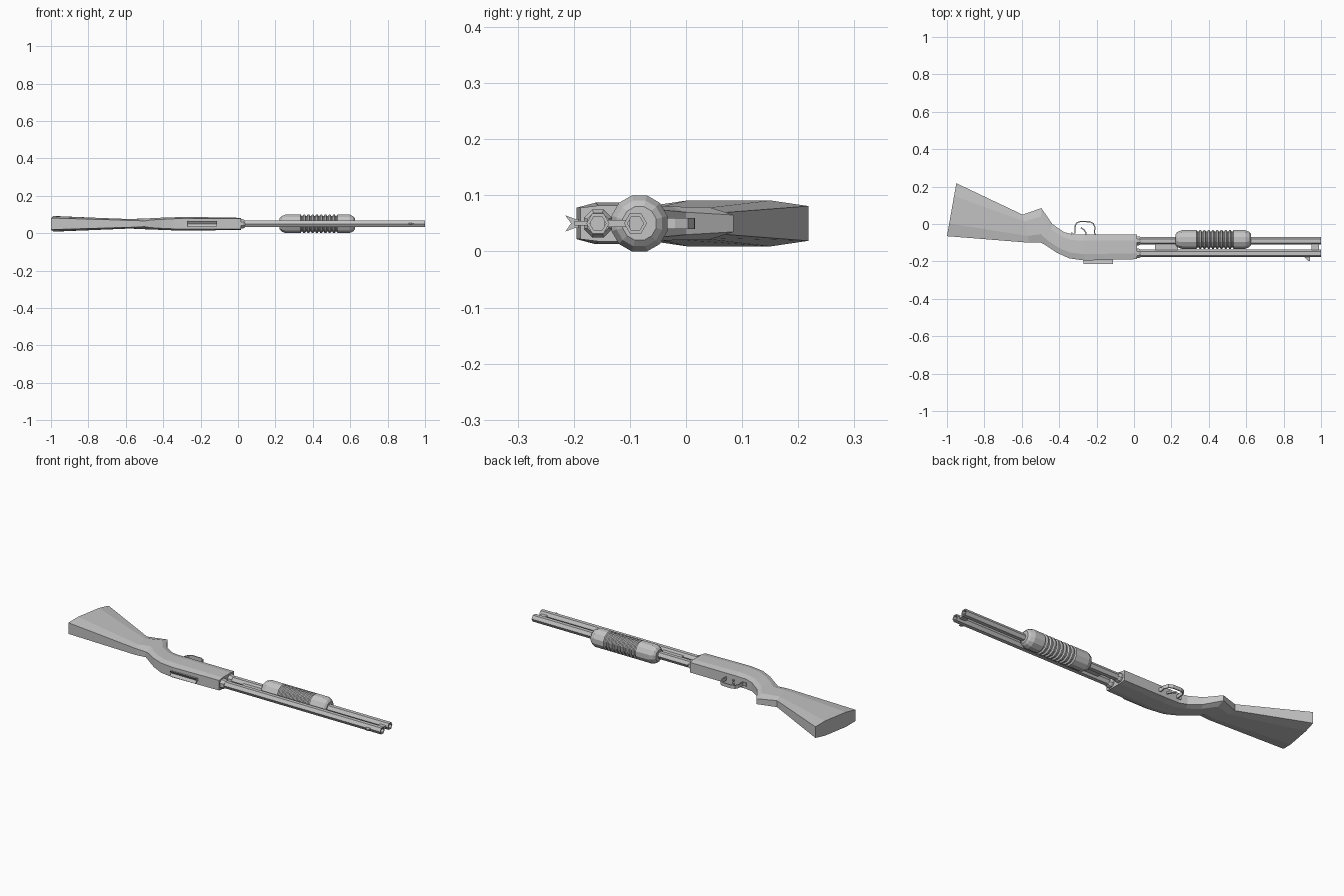
import bpy, bmesh, math
from mathutils import Vector

if "Cube" in bpy.data.objects:
    bpy.data.objects.remove(bpy.data.objects["Cube"])

ZC = 0.05  # mid-plane height of the model, which lies on its side

grey = bpy.data.materials.new("plain_grey")
grey.diffuse_color = (0.55, 0.55, 0.55, 1)
grey.use_nodes = True
grey.node_tree.nodes["Principled BSDF"].inputs["Base Color"].default_value = grey.diffuse_color


def finish(name, bm):
    bmesh.ops.remove_doubles(bm, verts=bm.verts, dist=1e-6)
    bmesh.ops.recalc_face_normals(bm, faces=bm.faces)
    me = bpy.data.meshes.new(name)
    bm.to_mesh(me)
    bm.free()
    me.materials.append(grey)
    ob = bpy.data.objects.new(name, me)
    bpy.context.collection.objects.link(ob)
    return ob


def loft(name, rings, closed=False):
    """Skin a list of equal-length point rings, capping the ends."""
    bm = bmesh.new()
    rv = [[bm.verts.new(p) for p in r] for r in rings]
    n = len(rv[0])
    pairs = list(zip(rv, rv[1:])) + ([(rv[-1], rv[0])] if closed else [])
    for a, b in pairs:
        for i in range(n):
            j = (i + 1) % n
            bm.faces.new((a[i], a[j], b[j], b[i]))
    if not closed:
        bm.faces.new(rv[0])
        bm.faces.new(rv[-1])
    return finish(name, bm)


def lathe(name, profile, yc, sides, phase=0.0):
    """Turn (x, radius) points round an axis along x."""
    rings = []
    for x, r in profile:
        angs = [2 * math.pi * i / sides + phase for i in range(sides)]
        rings.append([(x, yc + r * math.cos(a), ZC + r * math.sin(a)) for a in angs])
    return loft(name, rings)


def plate(name, outline, half):
    """Extrude an (x, y) outline evenly about the mid-plane."""
    return loft(name, [[(x, y, ZC + s * half) for x, y in outline] for s in (-1, 1)])


def box(name, x0, x1, y0, y1, half):
    return plate(name, [(x0, y0), (x1, y0), (x1, y1), (x0, y1)], half)


def strap(name, path, thick, half):
    """Bend a flat strip along an (x, y) path."""
    pts = [Vector(p) for p in path]
    rings = []
    for i, p in enumerate(pts):
        t = (pts[min(i + 1, len(pts) - 1)] - pts[max(i - 1, 0)]).normalized()
        n = Vector((-t.y, t.x)) * thick / 2
        a, b = p + n, p - n
        rings.append([(a.x, a.y, ZC - half), (a.x, a.y, ZC + half),
                      (b.x, b.y, ZC + half), (b.x, b.y, ZC - half)])
    return loft(name, rings)


# Stock and receiver: upper edge x,y / lower edge x,y / edge and middle half-widths
stations = [
    (-1.0, -0.065, -0.95, 0.218, 0.031, 0.041),
    (-0.56, -0.10, -0.596, 0.05, 0.018, 0.025),
    (-0.50, -0.098, -0.495, 0.085, 0.015, 0.029),
    (-0.47, -0.115, -0.437, 0.0, 0.020, 0.030),
    (-0.41, -0.155, -0.375, -0.043, 0.024, 0.033),
    (-0.345, -0.184, -0.33, -0.055, 0.027, 0.035),
    (-0.265, -0.195, -0.265, -0.055, 0.028, 0.037),
    (0.015, -0.188, 0.015, -0.055, 0.028, 0.032),
]
rings = []
for tx, ty, bx, by, e, m in stations:
    side = [(0, e), (0.24, m), (0.76, m), (1, e)]
    loop = side + [(f, -w) for f, w in reversed(side)]
    rings.append([(tx + (bx - tx) * f, ty + (by - ty) * f, ZC + w) for f, w in loop])
loft("stock_and_receiver", rings)

# Barrel and magazine tube: six-sided, hollow at the muzzle, collar at the receiver
for name, yc, r, collar in (("barrel", -0.157, 0.0205, 0.027),
                            ("magazine_tube", -0.090, 0.0205, 0.026)):
    lathe(name, [(-0.01, r), (1.0, r), (1.0, r * 0.7), (0.9, r * 0.7)], yc, 6)
    lathe(name + "_collar", [(0.0, collar), (0.026, collar), (0.038, r)], yc, 8, math.pi / 8)

# Pump grip with ribbed middle
R = 0.05 / math.cos(math.pi / 12)
prof = [(0.223, 0.031), (0.232, 0.042), (0.255, R)]
ribs, x0, x1 = 9, 0.335, 0.54
step = (x1 - x0) / ribs
for i in range(ribs):
    x = x0 + i * step
    prof += [(x, R), (x + step * 0.2, R - 0.008),
             (x + step * 0.45, R - 0.008), (x + step * 0.65, R)]
prof += [(0.595, R), (0.616, 0.042), (0.625, 0.031)]
lathe("pump_grip", prof, -0.083, 12, math.pi / 12)

# Brackets joining the barrel and the tube
box("front_bracket", 0.95, 0.988, -0.145, -0.10, 0.006)
box("rear_bracket", 0.112, 0.235, -0.145, -0.10, 0.006)

# Sights: notched rail on the receiver, small blade at the muzzle
notch = [(-0.18, 0.008), (-0.198, 0.008), (-0.215, 0.0145), (-0.205, 0.0),
         (-0.215, -0.0145), (-0.198, -0.008), (-0.18, -0.008)]
loft("rear_sight", [[(x, y, ZC + z) for y, z in notch] for x in (-0.27, -0.112)])
plate("front_sight", [(0.905, -0.17), (0.94, -0.17), (0.94, -0.199), (0.93, -0.197)], 0.004)

# Trigger guard and trigger
strap("trigger_guard", [(-0.338, -0.048), (-0.316, -0.05), (-0.314, -0.01), (-0.306, 0.006),
                        (-0.288, 0.013), (-0.235, 0.012), (-0.217, 0.002), (-0.208, -0.02),
                        (-0.212, -0.045), (-0.205, -0.06)], 0.006, 0.0095)
strap("trigger", [(-0.255, -0.062), (-0.258, -0.045), (-0.268, -0.03), (-0.284, -0.02)],
      0.007, 0.005)
